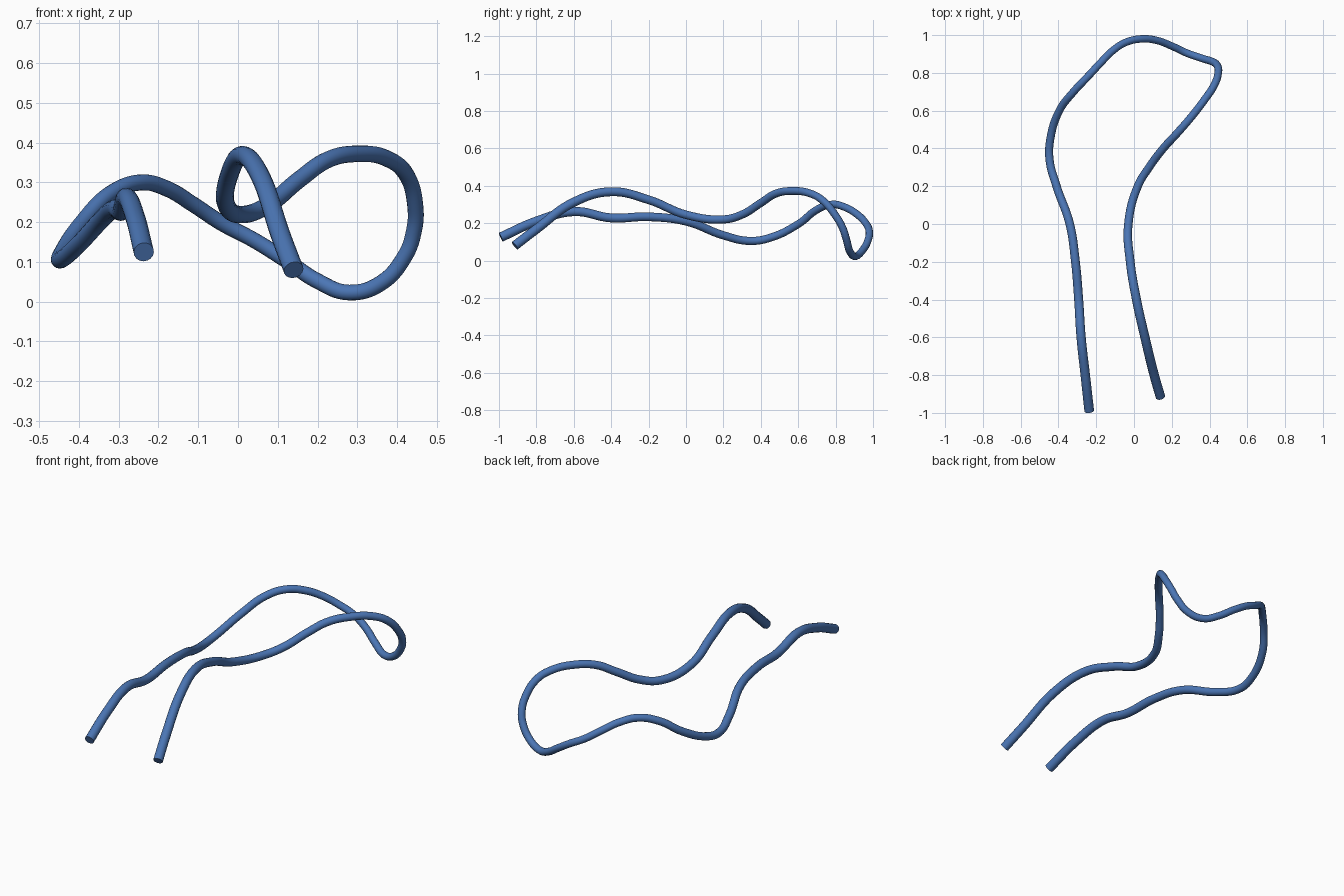
import bpy

# Centreline of the bent cord, from the left free end round the far loop to the right one
PATH = [
    (-.237, -.99, .125), (-.258, -.8, .21), (-.28, -.6, .262), (-.293, -.4, .228),
    (-.31, -.2, .234), (-.34, 0, .21), (-.41, .2, .135), (-.447, .34, .105),
    (-.443, .45, .122), (-.395, .6, .195), (-.32, .7, .272), (-.245, .78, .3),
    (-.18, .85, .285), (-.11, .92, .243), (-.04, .963, .197), (.04, .98, .155),
    (.12, .972, .105), (.2, .942, .052), (.28, .905, .023), (.36, .877, .047),
    (.42, .857, .115), (.442, .837, .175), (.446, .8, .24), (.422, .73, .322),
    (.375, .66, .36), (.306, .57, .372), (.228, .48, .358), (.155, .4, .308),
    (.08, .3, .246), (.02, .2, .22), (-.03, 0, .245), (-.02, -.2, .325),
    (.013, -.4, .368), (.058, -.6, .312), (.107, -.8, .168), (.14, -.915, .08),
]

blue = bpy.data.materials.new("cord blue")
blue.diffuse_color = (0.07, 0.18, 0.46, 1)

# Round cord, slightly thinner at the far loop
curve = bpy.data.curves.new("cord", 'CURVE')
curve.dimensions = '3D'
curve.resolution_u = 8
curve.bevel_depth = 1.0
curve.bevel_resolution = 6
curve.use_fill_caps = True
spline = curve.splines.new('BEZIER')
spline.bezier_points.add(len(PATH) - 1)
for point, co in zip(spline.bezier_points, PATH):
    point.co = co
    point.handle_left_type = point.handle_right_type = 'AUTO'
    point.radius = 0.0225 - 0.003 * co[1]
curve.materials.append(blue)

cord = bpy.data.objects.new("cord", curve)
bpy.context.collection.objects.link(cord)
bpy.context.view_layer.objects.active = cord
cord.select_set(True)
bpy.ops.object.convert(target='MESH')
bpy.ops.object.shade_smooth_by_angle()
